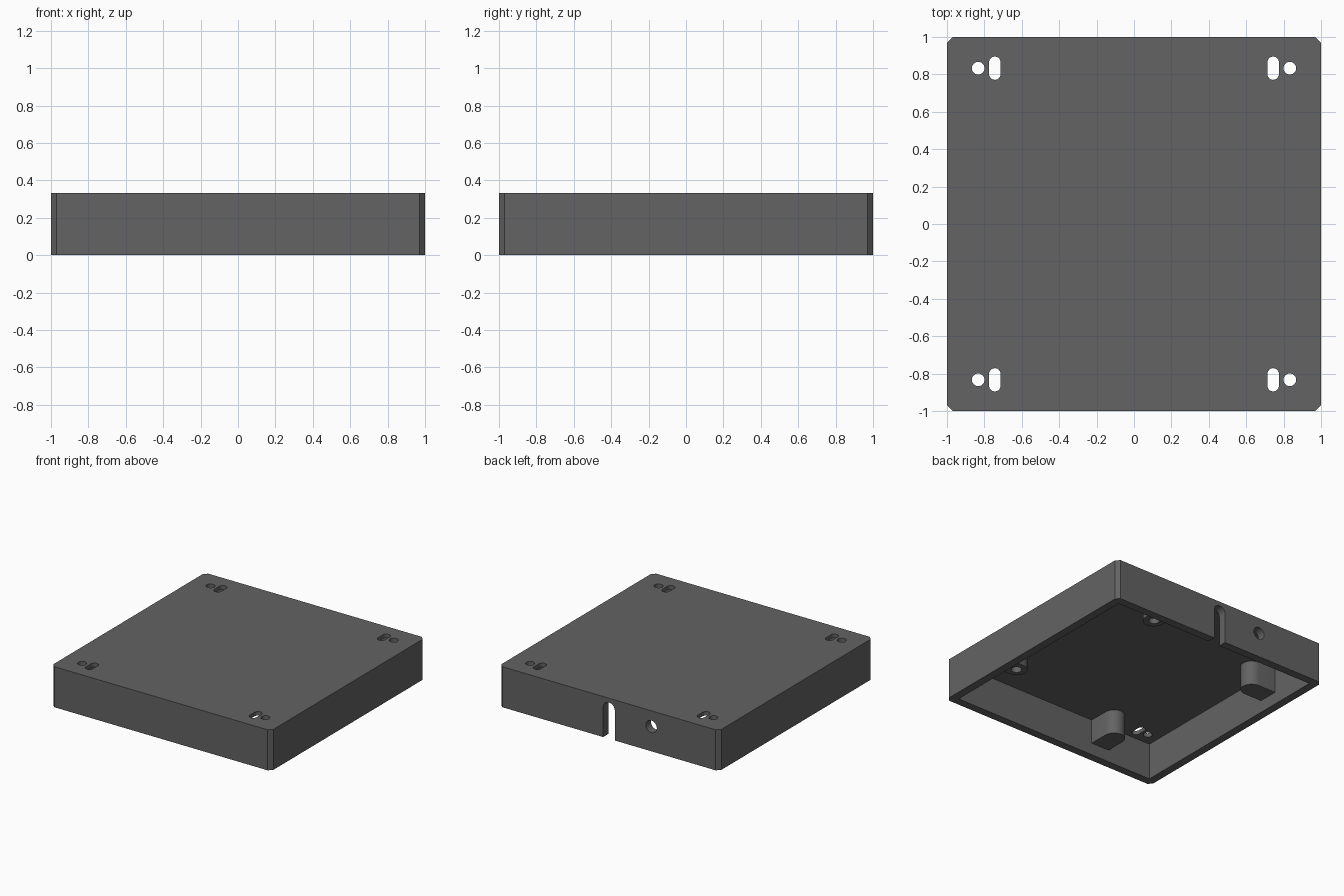
import bpy, bmesh, math
from mathutils import Matrix

if "Cube" in bpy.data.objects:
    bpy.data.objects.remove(bpy.data.objects["Cube"])

WALL_IN = 0.933      # inner face of the side walls
HEIGHT = 0.333
CEILING = 0.3        # underside of the top plate

grey = bpy.data.materials.new("dark_grey")
grey.diffuse_color = (0.125, 0.125, 0.125, 1)
grey.use_nodes = True
grey.node_tree.nodes["Principled BSDF"].inputs["Base Color"].default_value = grey.diffuse_color


def prism(name, points, z0, z1, matrix=Matrix()):
    """Extrude a 2D outline from z0 to z1, then place it with a matrix."""
    bm = bmesh.new()
    face = bm.faces.new([bm.verts.new((x, y, z0)) for x, y in points])
    top = bmesh.ops.extrude_face_region(bm, geom=[face])["geom"]
    bmesh.ops.translate(bm, vec=(0, 0, z1 - z0),
                        verts=[v for v in top if isinstance(v, bmesh.types.BMVert)])
    bm.transform(matrix)
    bmesh.ops.recalc_face_normals(bm, faces=bm.faces)
    mesh = bpy.data.meshes.new(name)
    bm.to_mesh(mesh)
    bm.free()
    mesh.materials.append(grey)
    obj = bpy.data.objects.new(name, mesh)
    bpy.context.collection.objects.link(obj)
    return obj


def arc(cx, cy, r, a0, a1, n=16):
    return [(cx + r * math.cos(math.radians(a0 + (a1 - a0) * i / n)),
             cy + r * math.sin(math.radians(a0 + (a1 - a0) * i / n)))
            for i in range(n + 1)]


def circle(cx, cy, r):
    return arc(cx, cy, r, 0, 360, 32)[:-1]


def stadium(cx, cy, r, half):
    return arc(cx, cy + half, r, 0, 180) + arc(cx, cy - half, r, 180, 360)


def boolean(target, tool, operation):
    mod = target.modifiers.new(operation, 'BOOLEAN')
    mod.operation, mod.object, mod.solver = operation, tool, 'EXACT'
    bpy.context.view_layer.objects.active = target
    bpy.ops.object.modifier_apply(modifier=mod.name)
    bpy.data.objects.remove(tool)


# Outer body with chamfered corners, hollowed from below
c = 0.97
shell = prism("enclosure_shell",
              [(1, -c), (1, c), (c, 1), (-c, 1), (-1, c), (-1, -c), (-c, -1), (c, -1)],
              0, HEIGHT)
w = WALL_IN
boolean(shell, prism("cavity", [(w, -w), (w, w), (-w, w), (-w, -w)], -0.1, CEILING),
        'DIFFERENCE')

# Four screw bosses in a pinwheel, each joined to one wall, with a blind hole
bx, by, br = 0.452, 0.772, 0.083
outline = [(bx - br, 0.96), *arc(bx, by, br, 180, 360), (bx + br, 0.96)]
for k in range(4):
    turn = Matrix.Rotation(k * math.pi / 2, 4, 'Z')
    boss = prism("boss", outline, 0.1, 0.315, turn)
    boolean(boss, prism("boss_hole", circle(bx, by, 0.04), 0, 0.27, turn), 'DIFFERENCE')
    boolean(shell, boss, 'UNION')

# Round and slotted mounting holes in the top corners
for sx in (-1, 1):
    for sy in (-1, 1):
        boolean(shell, prism("round_hole", circle(sx * 0.833, sy * 0.833, 0.034), 0.2, 0.4),
                'DIFFERENCE')
        boolean(shell, prism("slot_hole", stadium(sx * 0.744, sy * 0.833, 0.031, 0.031), 0.2, 0.4),
                'DIFFERENCE')

# Cable slot and round port through the back wall
upright = Matrix.Rotation(math.pi / 2, 4, 'X')   # outline y -> z, depth z -> -y
r = 0.053
boolean(shell, prism("cable_slot", arc(0, 0.298 - r, r, 0, 180) + [(-r, -0.1), (r, -0.1)],
                     -1.1, -0.92, upright), 'DIFFERENCE')
boolean(shell, prism("port_hole", circle(-0.385, 0.203, 0.05), -1.1, -0.92, upright),
        'DIFFERENCE')

# Smooth curved walls, crisp edges
shell.select_set(True)
bpy.context.view_layer.objects.active = shell
bpy.ops.object.shade_smooth_by_angle(angle=math.radians(30))
